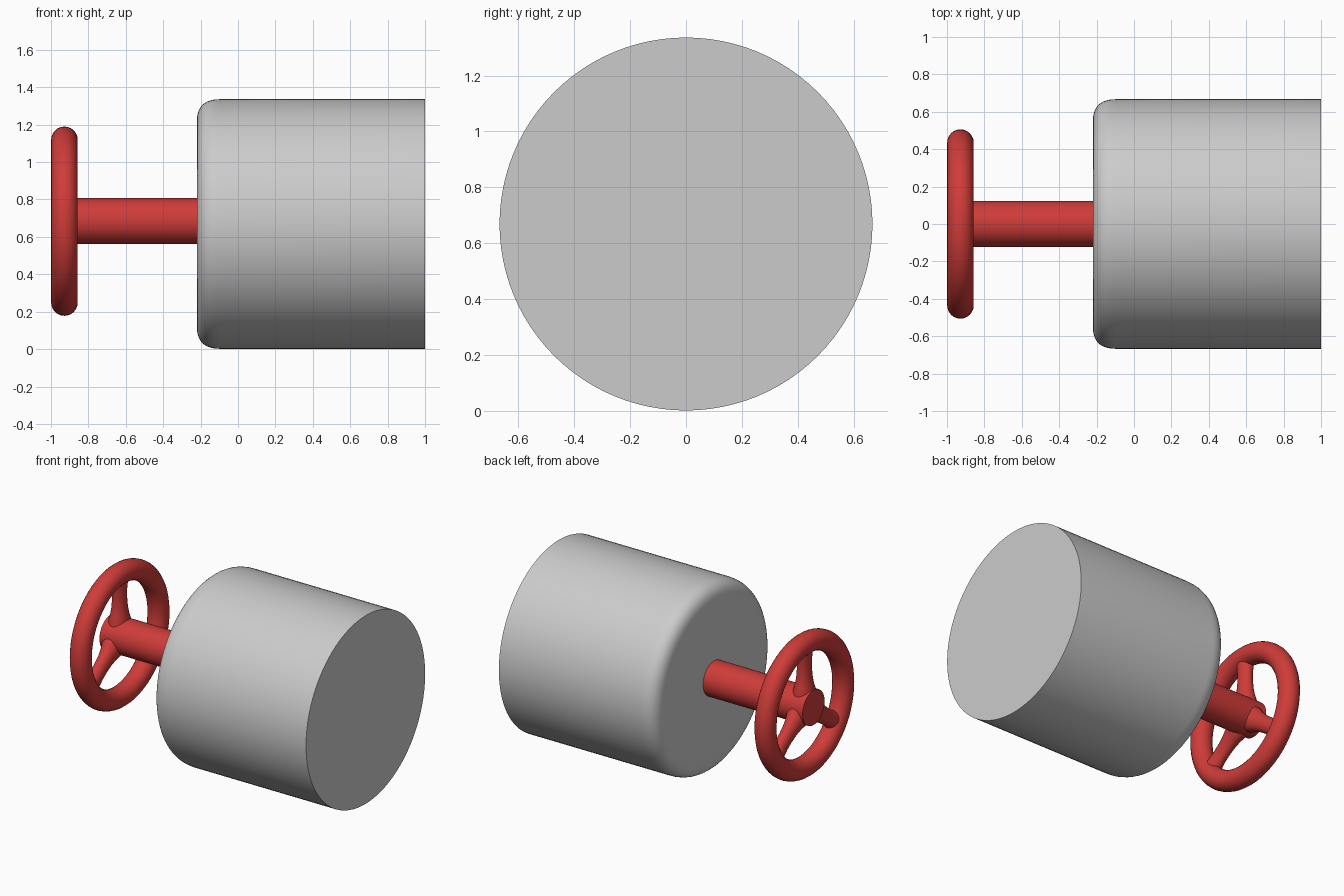
import bpy, math
from mathutils import Matrix, Vector

if "Cube" in bpy.data.objects:
    bpy.data.objects.remove(bpy.data.objects["Cube"])

BODY_Z, WHEEL_Z, WHEEL_X = 0.669, 0.684, -0.928
ALONG_X = Matrix.Rotation(math.radians(90), 4, 'Y')   # local z -> world x

red = bpy.data.materials.new("red_paint")
red.diffuse_color = (0.62, 0.045, 0.04, 1)
red.use_nodes = True
red.node_tree.nodes["Principled BSDF"].inputs["Base Color"].default_value = red.diffuse_color


def lathe(name, profile, matrix, sides, mat=None):
    """Spin (height, radius) points round local z and cap both ends."""
    verts, faces = [], []
    for h, r in profile:
        for i in range(sides):
            a = 2 * math.pi * i / sides
            verts.append((r * math.cos(a), r * math.sin(a), h))
    for k in range(len(profile) - 1):
        for i in range(sides):
            j = (i + 1) % sides
            faces.append((k * sides + i, k * sides + j,
                          (k + 1) * sides + j, (k + 1) * sides + i))
    faces.append(tuple(reversed(range(sides))))
    faces.append(tuple(range((len(profile) - 1) * sides, len(profile) * sides)))
    mesh = bpy.data.meshes.new(name)
    mesh.from_pydata(verts, [], faces)
    mesh.transform(matrix)
    obj = bpy.data.objects.new(name, mesh)
    bpy.context.collection.objects.link(obj)
    finish(obj, mat)
    return obj


def finish(obj, mat=None):
    if mat:
        obj.data.materials.append(mat)
    bpy.ops.object.select_all(action='DESELECT')
    obj.select_set(True)
    bpy.context.view_layer.objects.active = obj
    bpy.ops.object.shade_smooth_by_angle(angle=math.radians(35))


# Drum body with a softly rounded edge on the wheel side
R = 0.667
p0, p1, p2 = Vector((-0.22, 0.55)), Vector((-0.22, R)), Vector((-0.10, R))
rounded = []
for k in range(11):
    t = k / 10
    rounded.append(tuple((1 - t) ** 2 * p0 + 2 * t * (1 - t) * p1 + t * t * p2))
lathe("drum_body", rounded + [(1.0, R)],
      Matrix.Translation((0, 0, BODY_Z)) @ ALONG_X, 96)

# Shaft running through the wheel into the drum
lathe("shaft", [(-1.0, 0.123), (-0.2, 0.123)],
      Matrix.Translation((0, 0, WHEEL_Z)) @ ALONG_X, 48, red)

# Hand wheel rim
bpy.ops.mesh.primitive_torus_add(
    major_radius=0.435, minor_radius=0.071, major_segments=64, minor_segments=24,
    location=(WHEEL_X, 0, WHEEL_Z), rotation=(0, math.radians(90), 0))
rim = bpy.context.object
rim.name = "wheel_rim"
finish(rim, red)

# Three spokes, flared at hub and rim
spoke = [(0.05, 0.088), (0.11, 0.084), (0.15, 0.071), (0.20, 0.061),
         (0.26, 0.056), (0.32, 0.056), (0.37, 0.061), (0.42, 0.066)]
for i, angle in enumerate((90, -36, 216)):
    turn = Matrix.Rotation(math.radians(angle - 90), 4, 'X')
    lathe(f"wheel_spoke_{i + 1}", spoke,
          Matrix.Translation((WHEEL_X, 0, WHEEL_Z)) @ turn
          @ Matrix.Diagonal((0.8, 1, 1, 1)), 24, red)
